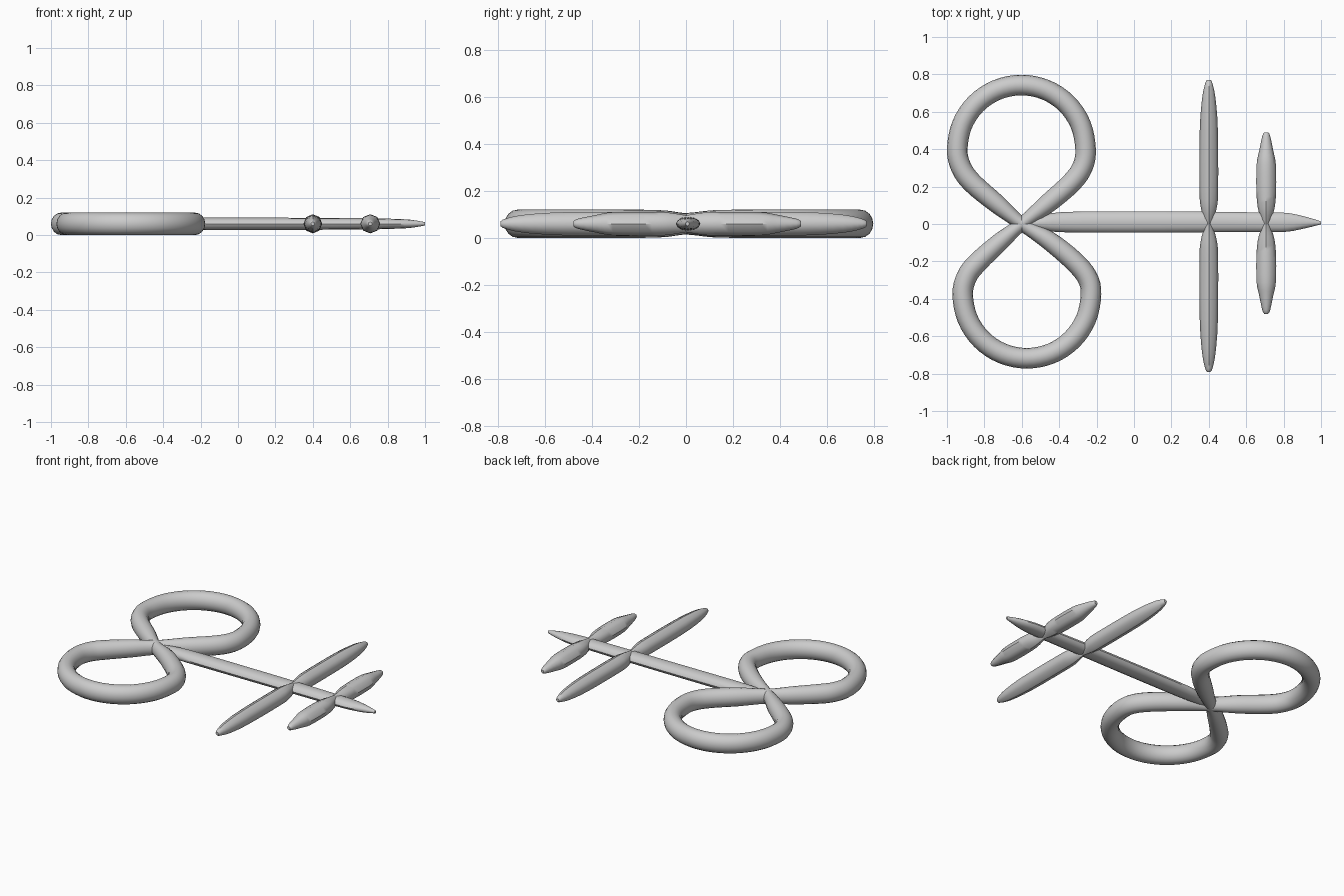
import bpy, bmesh, math
from mathutils import Vector

if "Cube" in bpy.data.objects:
    bpy.data.objects.remove(bpy.data.objects["Cube"])

Z = 0.06  # height of the common centre plane


def catmull(pts, closed, steps):
    """Smooth a list of (x, y, side radius, vertical radius) points."""
    n = len(pts)
    vs = [Vector(p) for p in pts]
    get = (lambda i: vs[i % n]) if closed else (lambda i: vs[max(0, min(n - 1, i))])
    out = []
    for i in range(n if closed else n - 1):
        a, b, c, d = get(i - 1), get(i), get(i + 1), get(i + 2)
        for k in range(steps):
            t = k / steps
            out.append(0.5 * (2 * b + (c - a) * t + (2 * a - 5 * b + 4 * c - d) * t * t
                              + (3 * b - a - 3 * c + d) * t ** 3))
    if not closed:
        out.append(vs[-1])
    return out


def tube(name, pts, sides=16, closed=False, steps=3):
    """Sweep an elliptical section along a flat path."""
    path = catmull([Vector(p) for p in pts], closed, steps)
    n = len(path)
    bm = bmesh.new()
    rings = []
    for i, p in enumerate(path):
        a = path[(i - 1) % n] if closed else path[max(i - 1, 0)]
        b = path[(i + 1) % n] if closed else path[min(i + 1, n - 1)]
        nx, ny = Vector((a.y - b.y, b.x - a.x)).normalized()
        ring = []
        for k in range(sides):
            u = 2 * math.pi * k / sides
            s, h = p[2] * math.cos(u), p[3] * math.sin(u)
            ring.append(bm.verts.new((p.x + nx * s, p.y + ny * s, Z + h)))
        rings.append(ring)
    for i in range(n if closed else n - 1):
        r, q = rings[i], rings[(i + 1) % n]
        for k in range(sides):
            j = (k + 1) % sides
            bm.faces.new((r[k], r[j], q[j], q[k]))
    if not closed:
        bm.faces.new(rings[0])
        bm.faces.new(rings[-1])
    bmesh.ops.recalc_face_normals(bm, faces=bm.faces)
    me = bpy.data.meshes.new(name)
    bm.to_mesh(me)
    bm.free()
    ob = bpy.data.objects.new(name, me)
    bpy.context.collection.objects.link(ob)
    bpy.ops.object.select_all(action='DESELECT')
    bpy.context.view_layer.objects.active = ob
    ob.select_set(True)
    bpy.ops.object.shade_smooth_by_angle(angle=math.radians(45))
    return ob


def arc(cx, cy, r, a0, a1, n=8):
    angs = [math.radians(a0 + (a1 - a0) * i / n) for i in range(n + 1)]
    return [(cx + r * math.cos(a), cy + r * math.sin(a)) for a in angs]


# Figure-eight loop handle, thinner where it crosses itself
eight = [(-0.6, 0), (-0.46, 0.11), (-0.335, 0.22), (-0.275, 0.305)]
eight += arc(-0.602, 0.4, 0.343, 0, 180)
eight += [(-0.925, 0.305), (-0.865, 0.22), (-0.73, 0.105), (-0.6, 0), (-0.46, -0.085), (-0.325, -0.195),
          (-0.25, -0.285)]
eight += arc(-0.573, -0.375, 0.343, 0, -180)
eight += [(-0.893, -0.28), (-0.835, -0.205), (-0.71, -0.09)]
loop = []
for x, y in eight:
    d = math.hypot(x + 0.6, y)
    f = min(1, d / 0.22)
    loop.append((x, y, 0.036 + 0.019 * f, 0.046 + 0.014 * f))
tube("loop_handle", loop, closed=True, steps=4)

# Flattened shaft with a tapered tip
tube("shaft", [(-0.62, 0, 0.012, 0.025), (-0.5, 0.005, 0.036, 0.032), (-0.38, 0.01, 0.054, 0.034),
               (0, 0.011, 0.057, 0.033), (0.4, 0.011, 0.055, 0.032), (0.7, 0.009, 0.052, 0.03),
               (0.82, 0.009, 0.05, 0.027), (0.92, 0.008, 0.03, 0.022), (1.0, 0.006, 0.008, 0.009)], sides=12)

# Two crossbars, each made of a pair of spindle-shaped arms
for name, x, top, bottom, w in (("long_crossbar", 0.4, 0.77, 0.79, 0.05),
                                ("short_crossbar", 0.707, 0.49, 0.48, 0.053)):
    for side, sign, length in (("back", 1, top), ("front", -1, bottom)):
        prof = [(0, 0.4, 0.7), (0.03, 0.55, 0.8), (0.09, 0.86, 0.96), (0.18, 1, 1),
                (length * 0.65, 0.97, 0.97), (length - 0.1, 0.72, 0.75), (length - 0.02, 0.4, 0.42),
                (length, 0.2, 0.2)]
        tube(f"{name}_{side}_arm", [(x, sign * t, w * s, 0.051 * h) for t, s, h in prof], sides=8)
